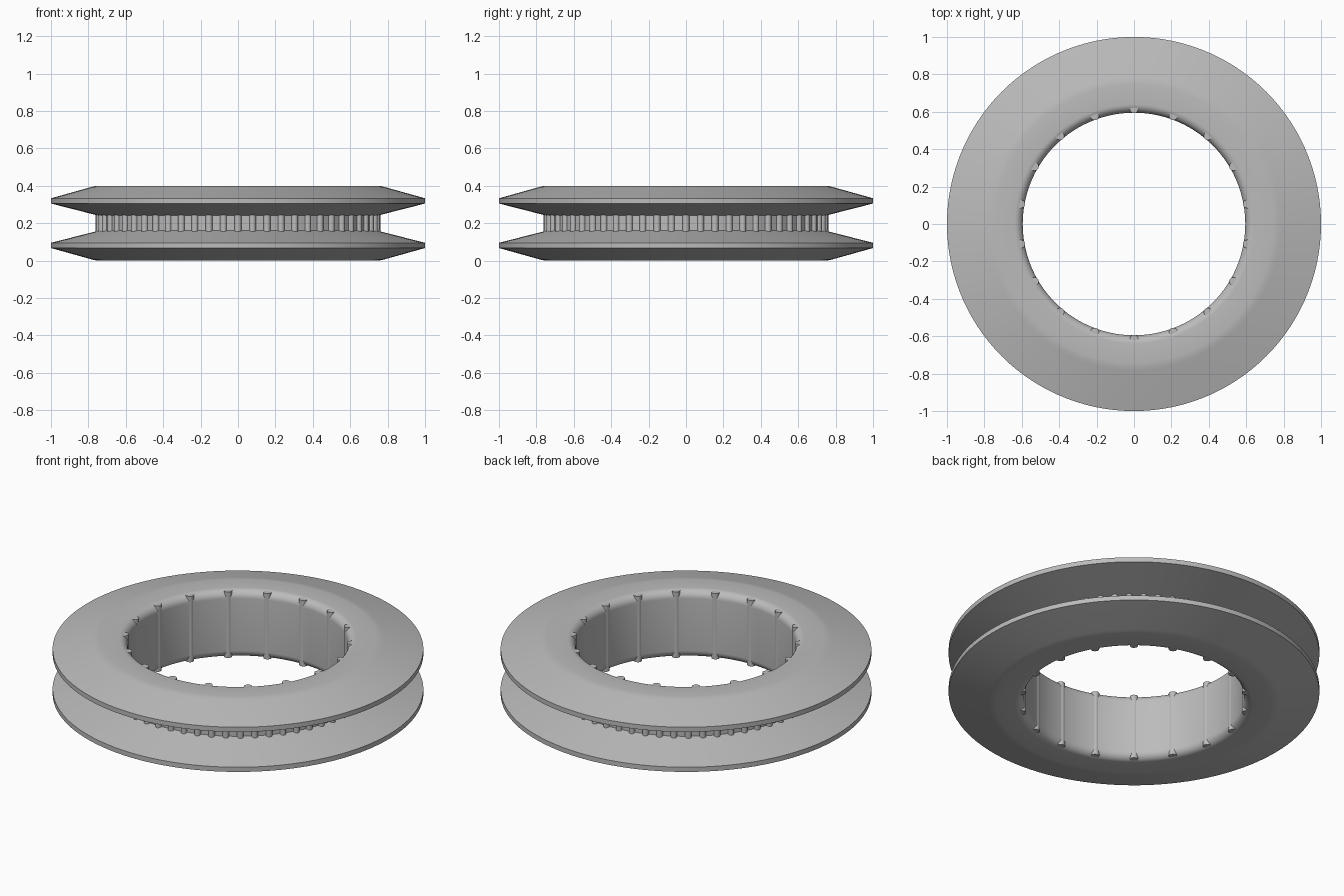
import bpy, bmesh, math

if "Cube" in bpy.data.objects:
    bpy.data.objects.remove(bpy.data.objects["Cube"])

MID = 0.2       # height of the mirror plane
SEGS = 120

grey = bpy.data.materials.new("plain grey")
grey.diffuse_color = (0.5, 0.5, 0.5, 1)
grey.use_nodes = True
grey.node_tree.nodes["Principled BSDF"].inputs["Base Color"].default_value = grey.diffuse_color


def finish(name, bm, angle):
    bmesh.ops.recalc_face_normals(bm, faces=bm.faces)
    mesh = bpy.data.meshes.new(name)
    bm.to_mesh(mesh)
    bm.free()
    mesh.materials.append(grey)
    obj = bpy.data.objects.new(name, mesh)
    bpy.context.collection.objects.link(obj)
    bpy.ops.object.select_all(action='DESELECT')
    bpy.context.view_layer.objects.active = obj
    obj.select_set(True)
    bpy.ops.object.shade_smooth_by_angle(angle=math.radians(angle))
    return obj


def lathe(name, profile):
    """Spin a closed (radius, z) outline around the z axis."""
    bm = bmesh.new()
    rings = []
    for i in range(SEGS):
        a = 2 * math.pi * i / SEGS
        rings.append([bm.verts.new((r * math.cos(a), r * math.sin(a), z)) for r, z in profile])
    n = len(profile)
    for i in range(SEGS):
        p, q = rings[i], rings[(i + 1) % SEGS]
        for j in range(n):
            k = (j + 1) % n
            bm.faces.new((p[j], q[j], q[k], p[k]))
    return finish(name, bm, 25)


def rods(name, count, ring_r, rod_r, z0, z1, start):
    """Upright round rods evenly spaced on a circle."""
    bm = bmesh.new()
    for i in range(count):
        a = start + 2 * math.pi * i / count
        made = bmesh.ops.create_cone(bm, cap_ends=True, segments=16, radius1=rod_r,
                                     radius2=rod_r, depth=z1 - z0)
        bmesh.ops.translate(bm, verts=made["verts"],
                            vec=(ring_r * math.cos(a), ring_r * math.sin(a), (z0 + z1) / 2))
    return finish(name, bm, 40)


# Upper half of the ring section: rounded bore lip, soft shoulder, flange, groove
lip = 0.045
half = [(0.595 + lip - lip * math.cos(t), 0.4 - lip + lip * math.sin(t))
        for t in [math.pi / 2 * i / 8 for i in range(9)]]
half += [(0.745, 0.4), (0.765, 0.398), (0.785, 0.393),
         (1.0, 0.333), (1.0, 0.305), (0.745, 0.24)]
lower = [(r, 2 * MID - z) for r, z in reversed(half)]
lathe("grooved_ring", half + lower)

# Pins set into the rounded bore lips, flush with the top and bottom faces
rods("bore_pins", 18, 0.615, 0.023, 0.004, 0.396, math.pi / 2)

# Ribs around the bottom of the groove
rods("groove_ribs", 60, 0.745, 0.018, 0.14, 0.26, math.pi / 2)
